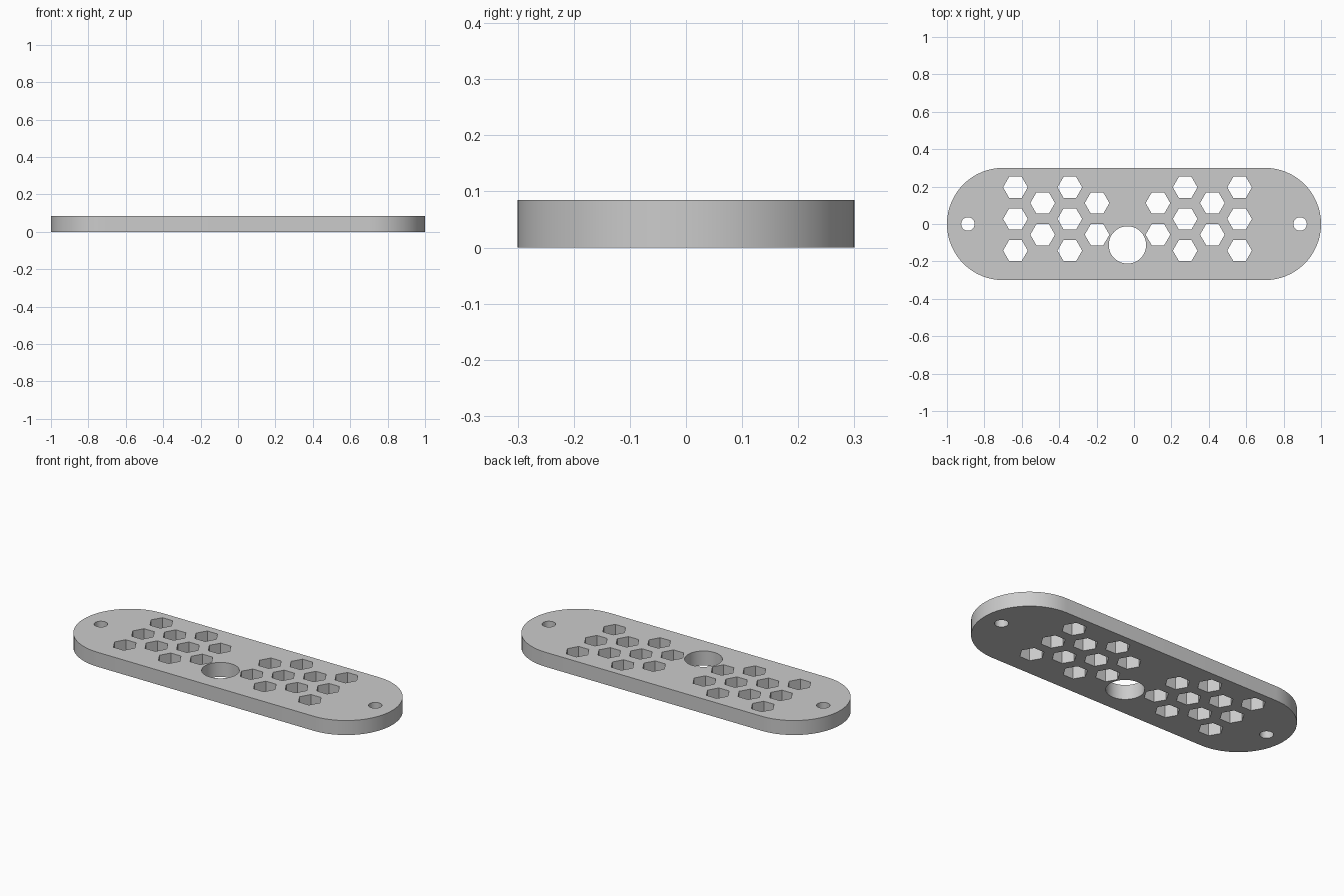
import bpy
from math import sin, cos, pi, radians

if "Cube" in bpy.data.objects:
    bpy.data.objects.remove(bpy.data.objects["Cube"], do_unlink=True)

THICK = 0.085
END_R = 0.3
HEX_R = 0.066


def arc(cx, cy, r, n, start=0.0, sweep=2 * pi, closed=True):
    steps = n if closed else n - 1
    return [(cx + r * cos(start + sweep * i / steps),
             cy + r * sin(start + sweep * i / steps)) for i in range(n)]


def add_loop(curve, points):
    spline = curve.splines.new("POLY")
    spline.points.add(len(points) - 1)
    for p, (x, y) in zip(spline.points, points):
        p.co = (x, y, 0, 1)
    spline.use_cyclic_u = True


curve = bpy.data.curves.new("plate_profile", "CURVE")
curve.dimensions = "2D"
curve.fill_mode = "BOTH"
curve.extrude = THICK / 2

# Rounded-end outline
mid = 1 - END_R
add_loop(curve, arc(mid, 0, END_R, 33, -pi / 2, pi, False)
         + arc(-mid, 0, END_R, 33, pi / 2, pi, False))

# Screw holes and the large cable hole
for side in (-1, 1):
    add_loop(curve, arc(side * 0.888, 0, 0.036, 32))
add_loop(curve, arc(-0.035, -0.112, 0.1, 48))

# Staggered hexagon vents: columns alternate between three and two holes
rows_three = (0.196, 0.027, -0.142)
rows_two = (0.112, -0.057)
for first_x, layout in ((-0.634, (rows_three, rows_two) * 2),
                        (0.128, (rows_two, rows_three) * 2)):
    for col, rows in enumerate(layout):
        for y in rows:
            add_loop(curve, arc(first_x + col * 0.1455, y, HEX_R, 6))

# Turn the profile into a solid plate
plate = bpy.data.objects.new("vent_plate", curve)
bpy.context.collection.objects.link(plate)
plate.location.z = THICK / 2
bpy.ops.object.select_all(action="DESELECT")
bpy.context.view_layer.objects.active = plate
plate.select_set(True)
bpy.ops.object.convert(target="MESH")
plate = bpy.context.object
plate.name = "vent_plate"

bpy.ops.object.mode_set(mode="EDIT")
bpy.ops.mesh.select_all(action="SELECT")
bpy.ops.mesh.remove_doubles(threshold=0.0001)
bpy.ops.mesh.normals_make_consistent(inside=False)
bpy.ops.object.mode_set(mode="OBJECT")
bpy.ops.object.shade_smooth_by_angle(angle=radians(30))

# Plain grey material
grey = bpy.data.materials.new("plain_grey")
grey.use_nodes = True
color = (0.6, 0.6, 0.6, 1)
grey.diffuse_color = color
grey.node_tree.nodes["Principled BSDF"].inputs["Base Color"].default_value = color
plate.data.materials.clear()
plate.data.materials.append(grey)
